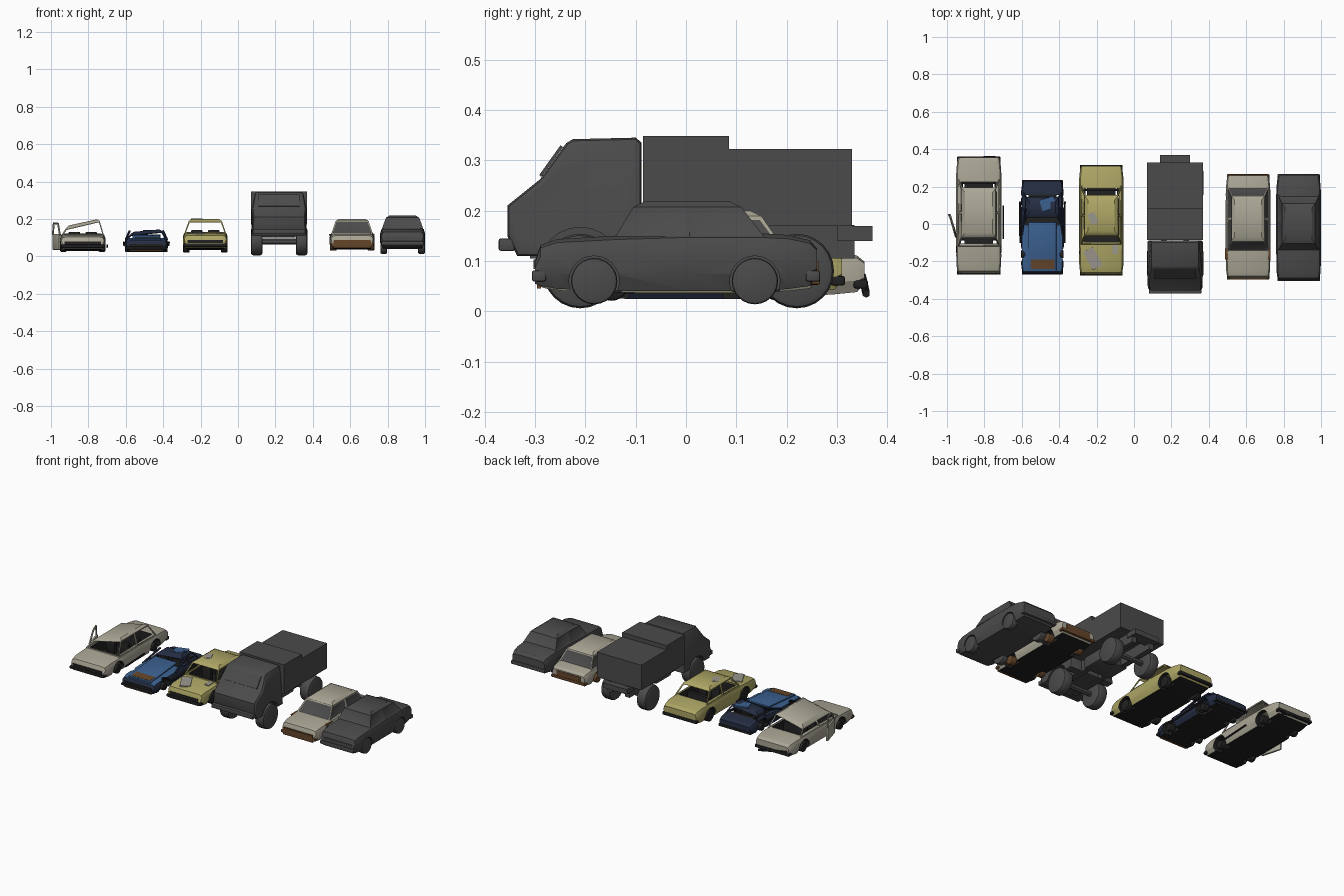
import bpy, bmesh, math
from mathutils import Vector, Matrix

if "Cube" in bpy.data.objects:
    bpy.data.objects.remove(bpy.data.objects["Cube"])


def material(name, rgb):
    m = bpy.data.materials.new(name)
    m.use_nodes = True
    m.diffuse_color = (*rgb, 1)
    m.node_tree.nodes["Principled BSDF"].inputs["Base Color"].default_value = (*rgb, 1)
    return m


CREAM = material("faded cream", (0.40, 0.38, 0.30))
YELLOW = material("old yellow", (0.42, 0.38, 0.13))
BLUE = material("blue", (0.045, 0.12, 0.28))
NAVY = material("scorched navy", (0.018, 0.026, 0.055))
GRAY = material("dark gray", (0.07, 0.07, 0.07))
BLACK = material("soot black", (0.015, 0.015, 0.015))
RUST = material("rust", (0.13, 0.06, 0.022))
PRIMER = material("primer", (0.33, 0.31, 0.27))
parts = []


def finish(name, bm, mats):
    mesh = bpy.data.meshes.new(name)
    bm.to_mesh(mesh)
    bm.free()
    for m in mats:
        mesh.materials.append(m)
    ob = bpy.data.objects.new(name, mesh)
    bpy.context.scene.collection.objects.link(ob)
    parts.append(ob)
    return ob


def box(name, lo, hi, mat, bevel=0.0, rot=(0, 0)):
    """Box between two corners, optionally bevelled and turned about x and z."""
    lo, hi = Vector(lo), Vector(hi)
    bm = bmesh.new()
    bmesh.ops.create_cube(bm, size=1)
    bmesh.ops.scale(bm, vec=hi - lo, verts=bm.verts)
    if bevel:
        bmesh.ops.bevel(bm, geom=bm.edges[:], offset=bevel, segments=2, affect='EDGES', profile=0.5)
    turn = Matrix.Rotation(rot[1], 4, 'Z') @ Matrix.Rotation(rot[0], 4, 'X')
    bm.transform(Matrix.Translation((lo + hi) / 2) @ turn)
    return finish(name, bm, [mat])


def bar(name, p, q, r, mat):
    p, q = Vector(p), Vector(q)
    bm = bmesh.new()
    bmesh.ops.create_cone(bm, cap_ends=True, segments=6, radius1=r, radius2=r, depth=(q - p).length)
    turn = (q - p).to_track_quat('Z', 'Y').to_matrix().to_4x4()
    bm.transform(Matrix.Translation((p + q) / 2) @ turn)
    return finish(name, bm, [mat])


def wheel(name, x, y, z, r, width, mat, bevel=0.006):
    bm = bmesh.new()
    bmesh.ops.create_cone(bm, cap_ends=True, segments=24, radius1=r, radius2=r, depth=width)
    if bevel:
        rims = [e for e in bm.edges if abs(e.verts[0].co.z - e.verts[1].co.z) < 1e-5]
        bmesh.ops.bevel(bm, geom=rims, offset=bevel, segments=2, affect='EDGES', profile=0.5)
    bm.transform(Matrix.Translation((x, y, z)) @ Matrix.Rotation(math.pi / 2, 4, 'Y'))
    return finish(name, bm, [mat])


def cut(ob, cutter):
    """Carve the cutter out; carved faces take the second material slot."""
    cutter.data.materials.clear()
    for m in ob.data.materials:
        cutter.data.materials.append(m)
    for p in cutter.data.polygons:
        p.material_index = 1
    mod = ob.modifiers.new("cut", 'BOOLEAN')
    mod.object, mod.operation, mod.solver = cutter, 'DIFFERENCE', 'EXACT'
    bpy.context.view_layer.objects.active = ob
    bpy.ops.object.modifier_apply(modifier=mod.name)
    parts.remove(cutter)
    bpy.data.objects.remove(cutter)


def loft(rings):
    bm = bmesh.new()
    rows = [[bm.verts.new(p) for p in ring] for ring in rings]
    n = len(rows[0])
    for a, b in zip(rows, rows[1:]):
        for i in range(n):
            bm.faces.new((a[i], a[(i + 1) % n], b[(i + 1) % n], b[i]))
    bm.faces.new(rows[0])
    bm.faces.new(rows[-1])
    bmesh.ops.recalc_face_normals(bm, faces=bm.faces)
    return bm


# Share of length, floor, deck height (shares of body height) and width share
STATIONS = [(0, .13, .52, .89), (.02, .09, .8, .94), (.08, .04, .9, .98), (.29, 0, .96, 1),
            (.55, 0, 1, 1), (.8, 0, 1, 1), (.9, .04, .97, .98), (.975, .09, .88, .94), (1, .26, .74, .9)]


def car_body(name, x, y0, y1, half, low, belt, paint, under, arch):
    rings = []
    for t, f, d, k in STATIONS:
        y, w = y0 + t * (y1 - y0), half * k
        z0, z1 = low + f * (belt - low), low + d * (belt - low)
        h = z1 - z0
        side = [(.88 * w, z0), (w, z0 + .3 * h), (w, z0 + .72 * h), (.94 * w, z1 - .07 * h), (.8 * w, z1)]
        rings.append([(x + a, y, z) for a, z in side] + [(x - a, y, z) for a, z in reversed(side)])
    bm = loft(rings)
    for f in bm.faces:
        f.material_index = 1 if f.normal.z < -0.8 else 0
    ob = finish(name + "_body", bm, [paint, under])
    for t in (.21, .78):
        for s in (-1, 1):
            cut(ob, wheel("arch_cutter", x + s * half, y0 + t * (y1 - y0), low + .02, arch, .09, under, 0))
    return ob


def cabin(name, x, base, roof, half, z0, z1, paint, glass=None, tilt=0):
    """Pillars, windows and roof; windows stay open without glass."""
    def ring(z, yf, yb, w, lean):
        ym = (yf + yb) / 2
        pts = [(-w, yf), (w, yf), (w, ym), (w, yb), (-w, yb), (-w, ym)]
        return [(x + a, y, z + lean * a / w) for a, y in pts]
    bm = loft([ring(z0, *base, half * .92, 0), ring(z1 - .011, *roof, half * .74, tilt),
               ring(z1, roof[0] + .022, roof[1] - .022, half * .6, tilt * .8)])
    bm.faces.ensure_lookup_table()
    panes = bm.faces[:6]
    floor = bm.faces[12]
    bmesh.ops.inset_individual(bm, faces=panes, thickness=.008, depth=0 if glass is None else -.002)
    for f in panes:
        f.material_index = 1
    doomed = [floor] + ([] if glass else panes)
    bmesh.ops.delete(bm, geom=doomed, context='FACES')
    ob = finish(name + "_cabin", bm, [paint, glass or paint])
    if not glass:
        mod = ob.modifiers.new("thickness", 'SOLIDIFY')
        mod.thickness = .006
    return ob


def car(name, x, y, half, low, belt, top, base, roof, paint, trim, tyre, r,
        under=BLACK, glass=None, tilt=0):
    body = car_body(name, x, *y, half, low, belt, paint, under, .05)
    cabin(name, x, base, roof, half, belt - .006, top, paint, glass, tilt)
    if glass is None:
        cut(body, box("cockpit_cutter", (x - half * .78, base[0] + .015, low + .02),
                      (x + half * .78, base[1] - .015, belt + .05), under))
        mid = (base[0] + base[1]) / 2
        for s in (-1, 1):
            box(name + "_front_seat", (x + s * .045 - .03, mid - .04, low + .02),
                (x + s * .045 + .03, mid - .015, belt + .01), BLACK, .005)
        box(name + "_rear_seat", (x - .075, mid + .06, low + .02), (x + .075, mid + .085, belt), BLACK, .005)
    # Bumpers, grille and wheels
    h = belt - low
    for end, s in zip(y, (1, -1)):
        ys = sorted((end - s * .006, end + s * .022))
        box(name + "_bumper", (x - half * .95, ys[0], low + .17 * h), (x + half * .95, ys[1], low + .36 * h), trim, .004)
    box(name + "_grille", (x - half * .8, y[0] - .003, low + .38 * h),
        (x + half * .8, y[0] + .006, low + .55 * h), trim)
    for t in (.21, .78):
        yw = y[0] + t * (y[1] - y[0])
        for s in (-1, 1):
            wheel(name + "_wheel", x + s * (half - .019), yw, low + .02, r, .036, tyre)
        bar(name + "_axle", (x - half * .8, yw, low + .02), (x + half * .8, yw, low + .02), .007, tyre)
    return body


# Gray sedan
car("gray_sedan", .88, (-.30, .26), .12, .04, .155, .218, (-.14, .155), (-.105, .11),
    GRAY, GRAY, GRAY, .046, GRAY, GRAY)

# Rusty cream sedan
car("rusty_sedan", .61, (-.29, .26), .12, .037, .13, .2, (-.145, .195), (-.09, .15),
    CREAM, RUST, RUST, .026, BLACK, GRAY)
box("front_panel", (.51, -.296, .045), (.71, -.288, .085), RUST)
box("rear_panel", (.53, .256, .062), (.69, .263, .1), RUST)
for s in (-1, 1):
    box("fender_rust", (.61 + s * .112 - .012, -.19, .112), (.61 + s * .112 + .008, -.13, .12), RUST, .003)

# Yellow wreck
car("yellow_wreck", -.175, (-.27, .31), .12, .035, .132, .2, (-.11, .205), (-.06, .15),
    YELLOW, BLACK, BLACK, .034)
box("hood_patch", (-.25, -.24, .122), (-.19, -.13, .129), PRIMER, rot=(.045, .5))
box("hood_side_patch", (-.115, -.16, .125), (-.085, -.11, .13), PRIMER)
box("roof_patch", (-.24, .0, .193), (-.2, .06, .202), PRIMER, rot=(0, .4))

# Blue crushed wreck: side panels and tail scorched
blue = car("blue_wreck", -.49, (-.265, .23), .115, .025, .1, .138, (-.02, .17), (.04, .14),
           BLUE, BLACK, BLACK, .022, tilt=.008)
blue.data.materials.append(NAVY)
for p in blue.data.polygons:
    if p.material_index == 0 and (p.normal.z < .75 or p.center.y > 0):
        p.material_index = 2
bpy.data.objects["blue_wreck_cabin"].data.materials[0] = NAVY
box("raised_hood", (-.565, -.25, .098), (-.415, .01, .107), BLUE, .003, (.09, 0))
box("hood_opening", (-.55, -.24, .093), (-.425, -.19, .1), RUST, rot=(.09, 0))
box("tail_patch", (-.5, .08, .134), (-.42, .14, .142), BLUE, rot=(0, .3))
box("lower_valance", (-.58, -.262, .028), (-.4, -.25, .038), RUST)
for s in (-1, 1):
    bar("bent_pillar", (-.49 + s * .11, -.06, .09), (-.49 + s * .09, .08, .135), .006, NAVY)
    bar("loose_side_trim", (-.49 + s * .118, -.1, .06), (-.49 + s * .12, .12, .075), .006, BLACK)

# Cream wreck with a sagging roof, hanging bumper and open door
car("cream_wreck", -.83, (-.265, .355), .122, .03, .122, .182, (-.12, .24), (-.07, .19),
    CREAM, BLACK, BLACK, .025, tilt=.02)
bar("hanging_bumper", (-.93, .35, .07), (-.74, .358, .035), .008, BLACK)
box("open_door", (-.975, -.07, .035), (-.963, .055, .12), CREAM, .003, (0, .28))
corners = [(-.952, -.07, .115), (-.962, -.02, .175), (-.985, .04, .178), (-.99, .05, .115)]
for p, q in zip(corners, corners[1:]):
    bar("door_frame", p, q, .005, CREAM)
bar("loose_door_trim", (-.70, -.08, .05), (-.70, .1, .06), .005, BLACK)

# Truck cab: side profile extruded, then narrowed towards the roof
profile = [(-.335, .11), (-.355, .15), (-.355, .21), (-.29, .262), (-.238, .334),
           (-.225, .342), (-.1, .345), (-.088, .335), (-.088, .11)]
CX = .22


def cab_ring(x):
    return [(CX + x * (1 - .14 * max(0, z - .2) / .14) * (.93 if y < -.34 else 1), y, z) for y, z in profile]


bm = loft([cab_ring(-.15), cab_ring(.15)])
edges = [e for e in bm.edges if abs(e.verts[0].co.x - e.verts[1].co.x) < .05 and e.calc_length() < .3]
bmesh.ops.bevel(bm, geom=edges, offset=.012, segments=2, affect='EDGES', profile=.5)
cab = finish("truck_cab", bm, [GRAY, GRAY])
for s in (-1, 1):
    cut(cab, wheel("arch_cutter", CX + s * .15, -.21, .085, .082, .14, GRAY, 0))
    for yw in (-.21, .22):
        wheel("truck_wheel", CX + s * .12, yw, .08, .074, .062, GRAY, .012)
    box("chassis_rail", (CX + s * .06 - .015, -.31, .105), (CX + s * .06 + .015, .335, .172), GRAY)
for yw in (-.21, .22):
    bar("truck_axle", (CX - .12, yw, .08), (CX + .12, yw, .08), .015, GRAY)
box("windshield", (CX - .11, -.271, .262), (CX + .11, -.265, .335), GRAY, rot=(-.62, 0))
box("cargo_front", (CX - .15, -.085, .17), (CX + .15, .085, .348), GRAY)
box("cargo_rear", (CX - .15, .085, .17), (CX + .15, .33, .322), GRAY)
box("rear_step", (CX - .08, .3, .14), (CX + .08, .37, .17), GRAY)
box("truck_bumper", (CX - .14, -.372, .12), (CX + .14, -.34, .145), GRAY, .004)
box("fuel_tank", (CX - .09, -.05, .1), (CX + .09, .1, .17), GRAY, .01)

# Shading
bpy.ops.object.select_all(action='DESELECT')
for ob in parts:
    ob.select_set(True)
bpy.context.view_layer.objects.active = parts[0]
bpy.ops.object.shade_smooth_by_angle(angle=math.radians(28))
